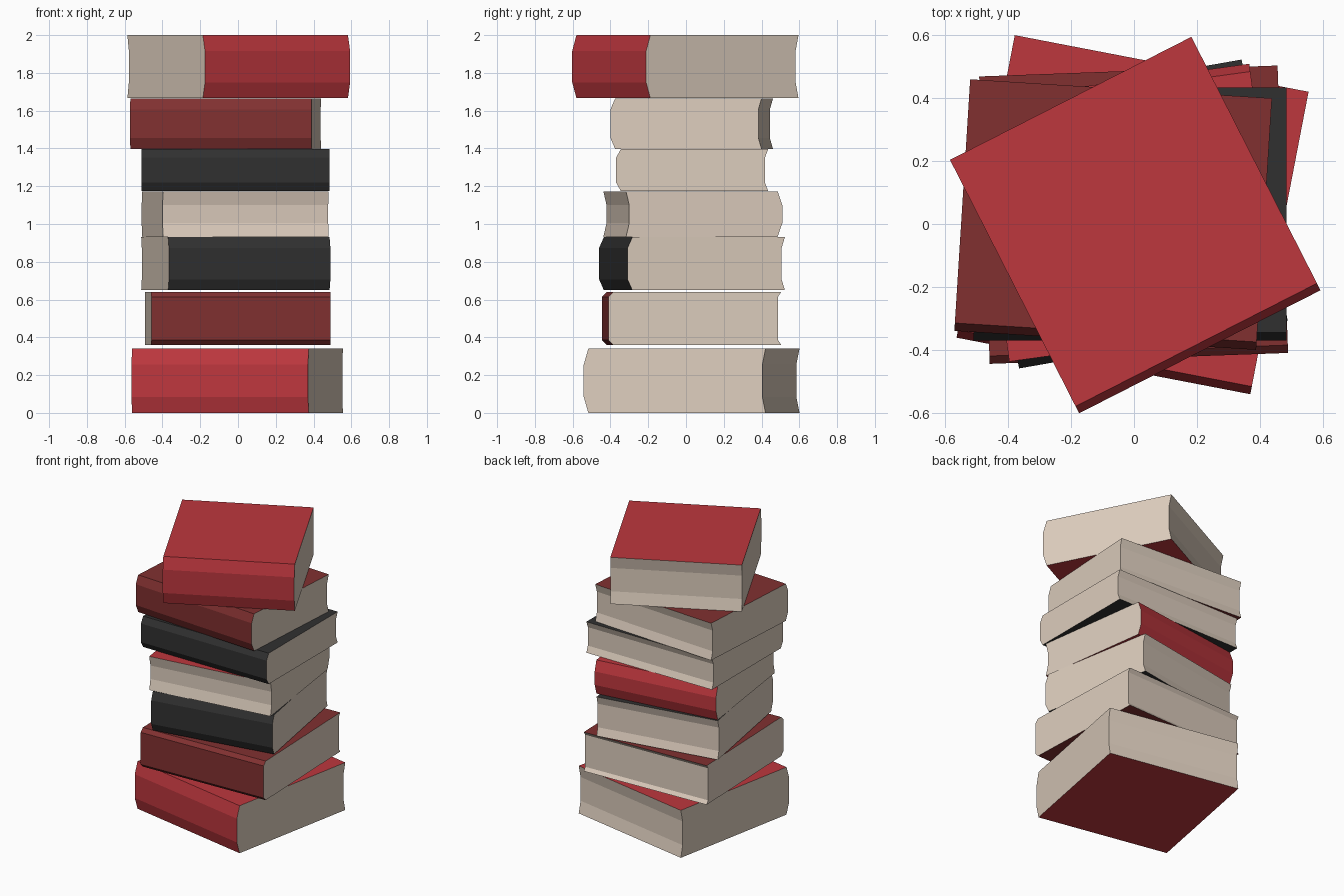
import bpy, bmesh, math
from mathutils import Matrix

if "Cube" in bpy.data.objects:
    bpy.data.objects.remove(bpy.data.objects["Cube"])


def material(name, rgb):
    m = bpy.data.materials.new(name)
    m.diffuse_color = (*rgb, 1.0)
    m.use_nodes = True
    m.node_tree.nodes["Principled BSDF"].inputs["Base Color"].default_value = m.diffuse_color
    return m


RED = material("bright red cover", (0.51, 0.038, 0.048))
MAROON = material("dark red cover", (0.22, 0.03, 0.03))
BLACK = material("black cover", (0.03, 0.03, 0.03))
PAPER = material("cream paper", (0.72, 0.61, 0.51))


def book(name, cover, corner, angle, width, depth, z0, z1, band, bulge=0.025, hollow=0.017):
    """Extruded book: bulging spine at local y=0, hollow fore-edge at y=depth."""
    h = z1 - z0
    profile = [(0, 0), (depth, 0),
               (depth - hollow, band * h), (depth - hollow, (1 - band) * h),
               (depth, h), (0, h),
               (-bulge, (1 - band) * h), (-bulge, band * h)]
    bm = bmesh.new()
    left = [bm.verts.new((0, y, z)) for y, z in profile]
    right = [bm.verts.new((width, y, z)) for y, z in profile]
    bm.faces.new(left)
    bm.faces.new(right)
    n = len(profile)
    for i in range(n):
        j = (i + 1) % n
        bm.faces.new((left[i], left[j], right[j], right[i]))
    bmesh.ops.recalc_face_normals(bm, faces=bm.faces)
    # head, tail and fore-edge are paper; boards and spine are cover
    for f in bm.faces:
        c = f.calc_center_median()
        is_end = abs(f.normal.x) > 0.9
        is_fore_edge = c.y > depth * 0.8
        f.material_index = 1 if is_end or is_fore_edge else 0
    bm.transform(Matrix.Translation((*corner, z0)) @ Matrix.Rotation(math.radians(angle), 4, 'Z'))
    mesh = bpy.data.meshes.new(name)
    bm.to_mesh(mesh)
    bm.free()
    mesh.materials.append(cover)
    mesh.materials.append(PAPER)
    obj = bpy.data.objects.new(name, mesh)
    bpy.context.collection.objects.link(obj)


# stack from bottom to top: spine corner, turn, width, depth, bottom, top, spine band
book("book_1", RED, (-0.56, -0.337), -10.9, 0.952, 0.955, 0.0, 0.34, 0.25)
book("book_2", MAROON, (-0.46, -0.42), 2.1, 0.95, 0.89, 0.36, 0.64, 0.09)
book("book_3", BLACK, (-0.37, -0.435), 10.0, 0.868, 0.82, 0.65, 0.93, 0.2)
book("book_4", RED, (0.37, 0.485), 187.8, 0.885, 0.81, 0.932, 1.173, 0.3)
book("book_5", BLACK, (-0.51, -0.345), 0.0, 0.995, 0.78, 1.175, 1.396, 0.2)
book("book_6", MAROON, (-0.57, -0.315), -3.6, 0.962, 0.777, 1.398, 1.664, 0.22)
book("book_7", RED, (-0.186, -0.58), 27.0, 0.862, 0.88, 1.666, 2.0, 0.25)
